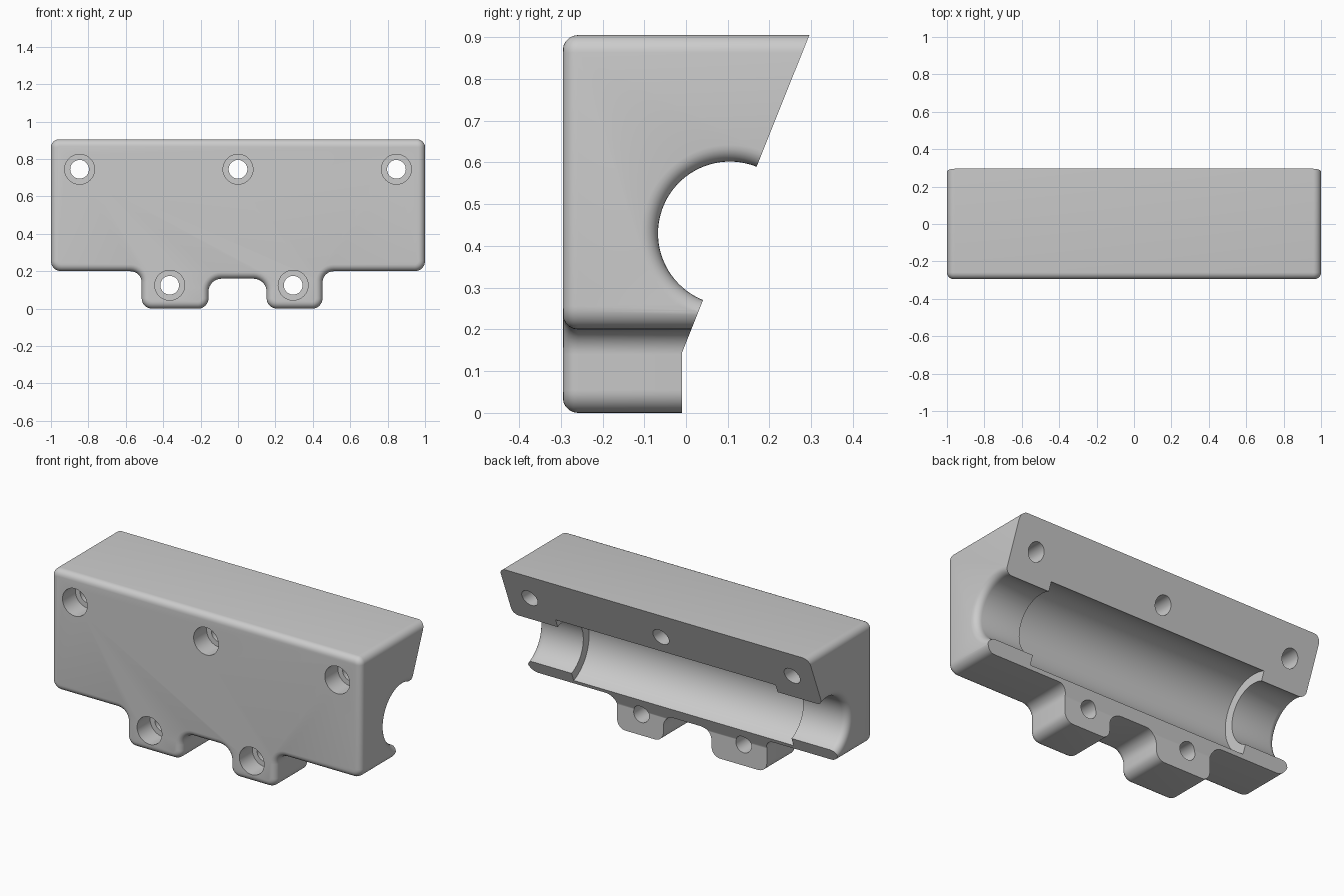
import bpy, bmesh, math
from mathutils import Vector, Matrix

if "Cube" in bpy.data.objects:
    bpy.data.objects.remove(bpy.data.objects["Cube"], do_unlink=True)

grey = bpy.data.materials.new("plain grey")
grey.use_nodes = True
GREY = (0.6, 0.6, 0.6, 1)
grey.diffuse_color = GREY
grey.node_tree.nodes["Principled BSDF"].inputs["Base Color"].default_value = GREY


def make_object(name, bm):
    bmesh.ops.recalc_face_normals(bm, faces=bm.faces)
    mesh = bpy.data.meshes.new(name)
    bm.to_mesh(mesh)
    bm.free()
    mesh.materials.append(grey)
    ob = bpy.data.objects.new(name, mesh)
    bpy.context.collection.objects.link(ob)
    return ob


def fillet(corners, steps=8):
    """Round each (a, b, radius) corner of a right-angled outline."""
    out = []
    for i, (a, b, r) in enumerate(corners):
        p = Vector((a, b))
        u = (Vector(corners[i - 1][:2]) - p).normalized()
        v = (Vector(corners[(i + 1) % len(corners)][:2]) - p).normalized()
        for k in range(steps + 1):
            t = k / steps * math.pi / 2
            out.append(p + r * (u * (1 - math.sin(t)) + v * (1 - math.cos(t))))
    return out


def prism(points, vector):
    bm = bmesh.new()
    face = bm.faces.new([bm.verts.new(p) for p in points])
    ext = bmesh.ops.extrude_face_region(bm, geom=[face], use_keep_orig=True)
    bmesh.ops.translate(bm, vec=vector,
                        verts=[g for g in ext["geom"] if isinstance(g, bmesh.types.BMVert)])
    return bm, face


def lathe(name, profile, axis, centre, sides):
    """Closed solid turned about the x or y axis from (distance, radius) pairs."""
    bm = bmesh.new()
    rings = []
    for d, r in profile:
        ring = []
        for k in range(sides):
            t = math.tau * k / sides
            c, s = r * math.cos(t), r * math.sin(t)
            ring.append(bm.verts.new((d, c, s) if axis == "x" else (c, d, s)))
        rings.append(ring)
    for lo, hi in zip(rings, rings[1:]):
        for k in range(sides):
            j = (k + 1) % sides
            bm.faces.new((lo[k], lo[j], hi[j], hi[k]))
    bm.faces.new(rings[0])
    bm.faces.new(rings[-1])
    bmesh.ops.translate(bm, vec=centre, verts=bm.verts)
    return make_object(name, bm)


# Block with two lugs, front rim rounded over
FRONT, BACK = -0.295, 0.4
outline = fillet([(-1, 0.905, 0.042), (-1, 0.2, 0.055), (-0.515, 0.2, 0.06), (-0.515, 0, 0.055),
                  (-0.158, 0, 0.055), (-0.158, 0.16, 0.07), (0.153, 0.16, 0.07), (0.153, 0, 0.055),
                  (0.452, 0, 0.055), (0.452, 0.2, 0.06), (1, 0.2, 0.055), (1, 0.905, 0.042)])
bm, front = prism([(p.x, FRONT, p.y) for p in outline], (0, BACK - FRONT, 0))
bmesh.ops.bevel(bm, geom=list(front.edges), offset=0.036, segments=5, profile=0.5,
                affect="EDGES", clamp_overlap=True)
body = make_object("clamp_block", bm)

# Slanted back plane, upright behind the lugs
AXIS_Y, AXIS_Z, SLOPE = 0.105, 0.43, 0.401
slant = lambda z: AXIS_Y + SLOPE * (z - AXIS_Z)
back = [(slant(1), 1), (slant(0.143), 0.143), (slant(0.143), -0.1), (0.6, -0.1), (0.6, 1)]
bm, _ = prism([(-1.2, y, z) for y, z in back], (2.4, 0, 0))
cutters = [make_object("back_cutter", bm)]

# Stepped bore with flared ends
NECK, WIDE, FLARE = 0.172, 0.225, 0.04
half = [(0.71, WIDE), (0.71, NECK)]
for k in range(7):
    t = k / 6 * math.pi / 2
    half.append((1 - FLARE + FLARE * math.sin(t), NECK + FLARE * (1 - math.cos(t))))
half.append((1.1, NECK + FLARE))
bore = [(-d, r) for d, r in reversed(half)] + half
cutters.append(lathe("bore_cutter", bore, "x", (0, AXIS_Y, AXIS_Z), 96))

# Counterbored screw holes
screw = [(-0.5, 0.08), (-0.175, 0.08), (-0.175, 0.05), (0.6, 0.05)]
for x, z in [(-0.847, 0.745), (0, 0.745), (0.847, 0.745), (-0.365, 0.125), (0.295, 0.125)]:
    cutters.append(lathe("screw_cutter", screw, "y", (x, 0, z), 40))

# Carve the block
bpy.context.view_layer.objects.active = body
for cutter in cutters:
    cutter.hide_render = True
    mod = body.modifiers.new("cut", "BOOLEAN")
    mod.operation, mod.solver, mod.object = "DIFFERENCE", "EXACT", cutter
    bpy.ops.object.modifier_apply(modifier=mod.name)
    bpy.data.objects.remove(cutter, do_unlink=True)

bpy.ops.object.select_all(action="DESELECT")
body.select_set(True)
bpy.ops.object.shade_smooth_by_angle(angle=math.radians(30))
